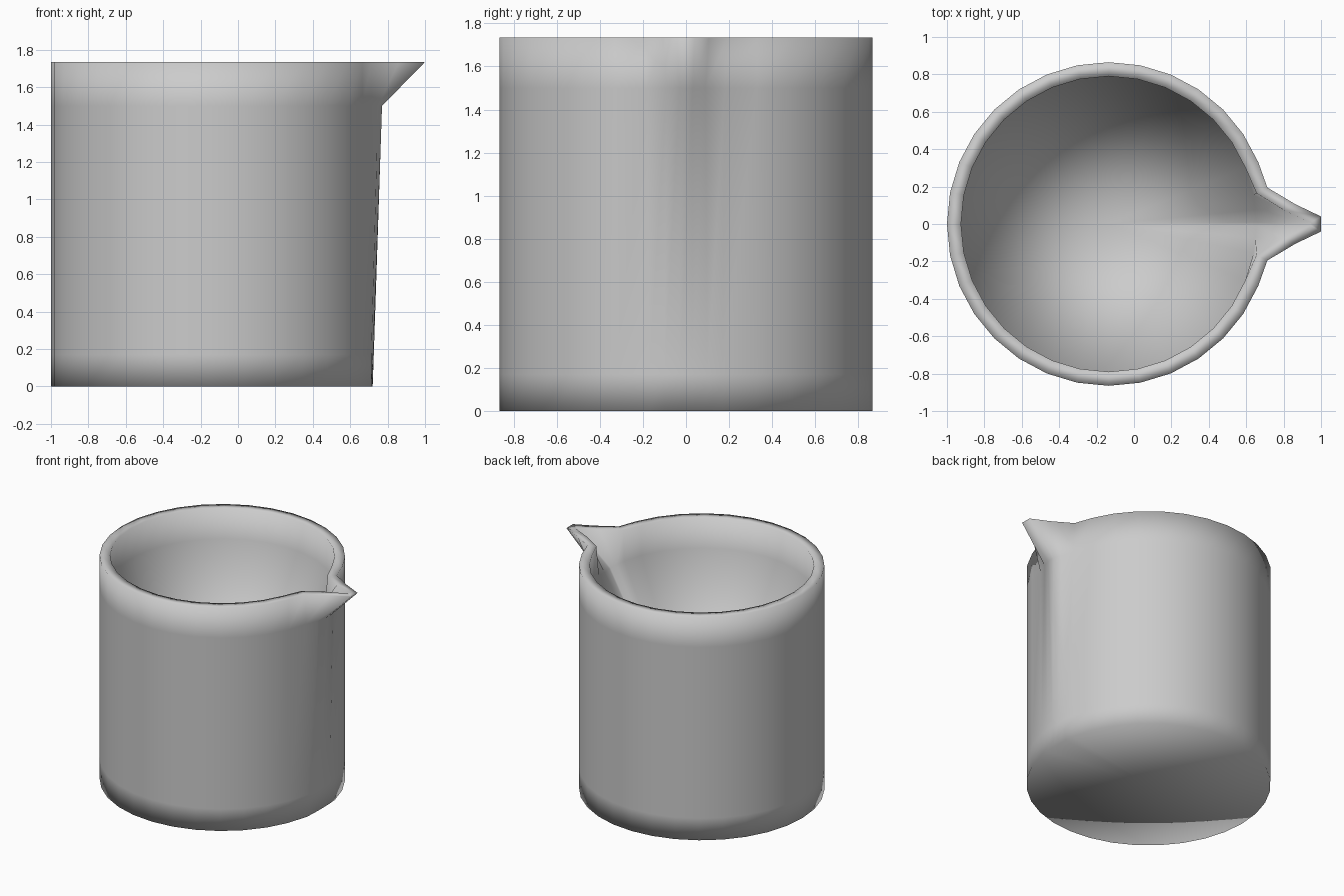
import bpy, bmesh, math

if "Cube" in bpy.data.objects:
    bpy.data.objects.remove(bpy.data.objects["Cube"])

CX = -0.135      # axis of the round body
SIDES = 32


def ring(bm, z, radius, shoulder, middle, tip):
    """Round loop whose +x side is replaced by a mirrored spout outline."""
    pts = [shoulder, middle, tip]
    outline = [(x, -y) for x, y in pts] + [(x, y) for x, y in reversed(pts)]
    for i in range(2, SIDES - 1):
        a = 2 * math.pi * i / SIDES
        outline.append((CX + radius * math.cos(a), radius * math.sin(a)))
    return [bm.verts.new((x, y, z)) for x, y in outline]


def fan(bm, loop, z):
    """Close a loop with triangles meeting on the axis."""
    hub = bm.verts.new((CX, 0, z))
    for a, b in zip(loop, loop[1:] + loop[:1]):
        bm.faces.new((a, b, hub))


bm = bmesh.new()
loops = [
    # outside, from base to rim
    ring(bm, 0.0,   0.865, (0.713, 0.17), (0.718, 0.10), (0.72, 0.03)),
    ring(bm, 0.17,  0.865, (0.713, 0.17), (0.722, 0.10), (0.726, 0.03)),
    ring(bm, 1.5,   0.865, (0.713, 0.18), (0.750, 0.09), (0.77, 0.03)),
    ring(bm, 1.735, 0.865, (0.713, 0.195), (0.86, 0.107), (1.0, 0.04)),
    # inside, from rim to the start of the tapering bowl
    ring(bm, 1.735, 0.79, (0.655, 0.165), (0.80, 0.075), (0.945, 0.008)),
    ring(bm, 1.5,   0.79, (0.640, 0.155), (0.648, 0.075), (0.655, 0.008)),
]

# walls and rim
for low, high in zip(loops, loops[1:]):
    n = len(low)
    for i in range(n):
        j = (i + 1) % n
        bm.faces.new((low[i], low[j], high[j], high[i]))

# base and tapering inside
fan(bm, loops[0], 0.0)
fan(bm, loops[-1], 0.1)
bmesh.ops.recalc_face_normals(bm, faces=bm.faces[:])

# smooth throughout, with soft rim and base
for f in bm.faces:
    f.smooth = True

mesh = bpy.data.meshes.new("spouted_beaker")
bm.to_mesh(mesh)
bm.free()
beaker = bpy.data.objects.new("spouted_beaker", mesh)
bpy.context.collection.objects.link(beaker)
